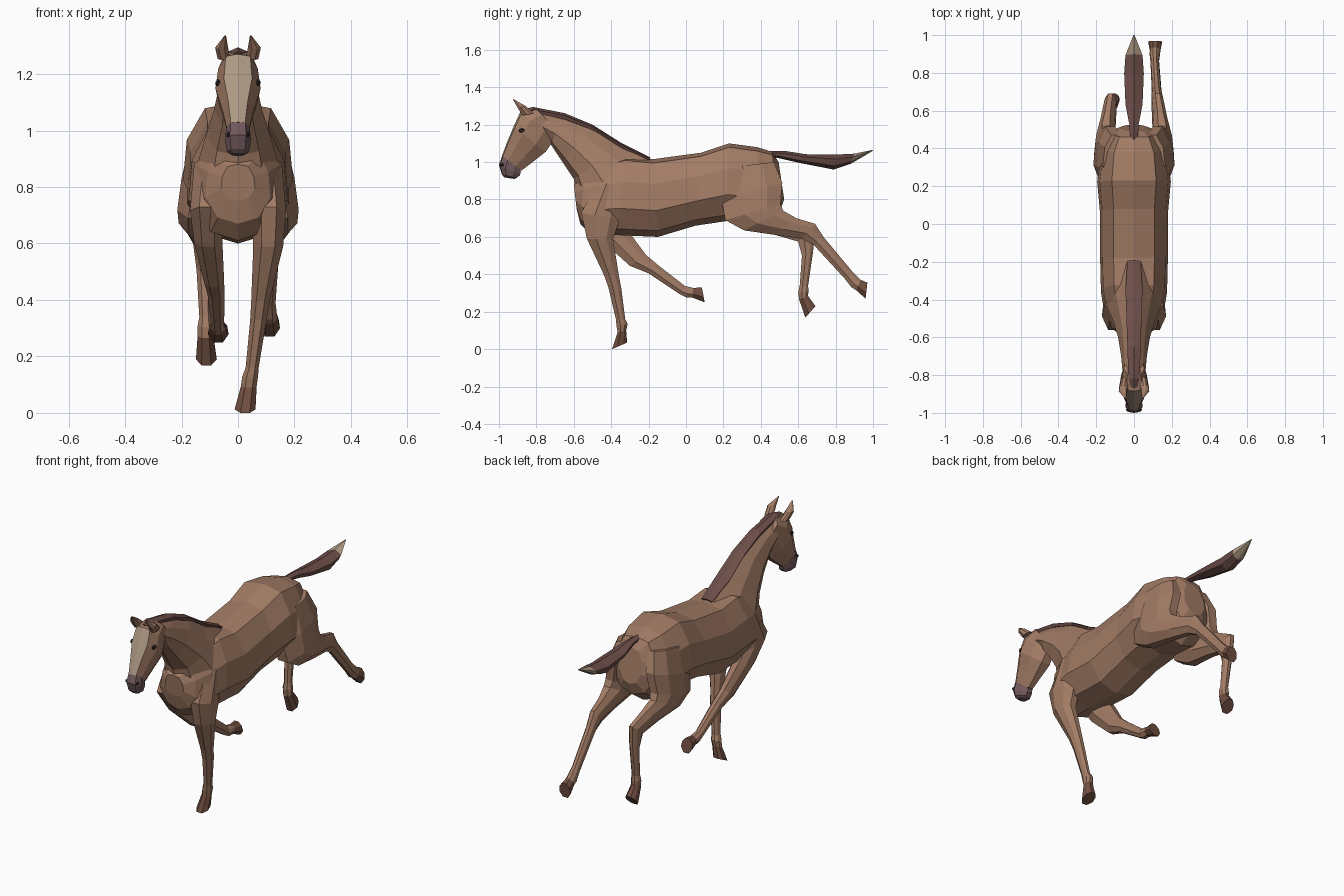
import bpy, bmesh
from mathutils import Vector


def mat(name, r, g, b):
    m = bpy.data.materials.new(name)
    m.diffuse_color = (r, g, b, 1)
    return m


COAT = mat("coat", .36, .20, .13)
HAIR = mat("hair", .15, .075, .065)
PALE = mat("pale", .42, .32, .23)
NOSE = mat("nose", .17, .10, .11)
HOOF = mat("hoof", .16, .075, .05)
DARK = mat("dark", .03, .02, .02)

# Half cross-sections: (fraction from front/top edge to back/bottom edge, width factor)
BARREL = [(0, 0), (.05, .6), (.32, .93), (.66, 1), (.92, .62), (1, 0)]
NECK = [(0, .25), (.25, .75), (.6, 1), (.9, .65), (1, 0)]
FACE = [(0, 0), (.04, .62), (.3, 1), (.7, .85), (1, .35)]
LIMB = [(0, .45), (.35, 1), (.75, .85), (1, .35)]
HAIRS = [(0, 0), (.3, 1), (.75, .8), (1, 0)]


def loft(name, sections, profile, material, extra=None, paint=None):
    """Skin rings; each section is (x, y1, z1, y2, z2, half_width)."""
    bm = bmesh.new()
    rings = []
    for x, y1, z1, y2, z2, w in sections:
        a, b = Vector((x, y1, z1)), Vector((x, y2, z2))
        right = [a.lerp(b, t) + Vector((w * k, 0, 0)) for t, k in profile]
        left = [a.lerp(b, t) - Vector((w * k, 0, 0)) for t, k in reversed(profile) if k > 0]
        rings.append([bm.verts.new(p) for p in right + left])
    n = len(rings[0])
    for s, (r0, r1) in enumerate(zip(rings, rings[1:])):
        for i in range(n):
            j = (i + 1) % n
            f = bm.faces.new((r0[i], r0[j], r1[j], r1[i]))
            if paint and paint(s, i, n):
                f.material_index = 1
    bm.faces.new(rings[0])
    end = bm.faces.new(rings[-1])
    if paint and paint(len(sections), -1, n):
        end.material_index = 1
    bmesh.ops.recalc_face_normals(bm, faces=bm.faces)
    me = bpy.data.meshes.new(name)
    bm.to_mesh(me)
    bm.free()
    me.materials.append(material)
    if extra:
        me.materials.append(extra)
    ob = bpy.data.objects.new(name, me)
    bpy.context.collection.objects.link(ob)
    return ob


def mid(rows):
    return [(0, *r) for r in rows]


# Barrel of the body, rump to chest
loft("body", mid([
    (.495, 1.00, .525, .80, .07), (.46, 1.055, .50, .73, .13),
    (.38, 1.08, .40, .66, .175), (.23, 1.10, .22, .685, .195),
    (.08, 1.05, .05, .66, .18), (-.18, 1.015, -.15, .60, .18),
    (-.32, 1.03, -.38, .61, .175), (-.43, 1.00, -.51, .61, .155),
    (-.54, .94, -.565, .67, .115), (-.60, .88, -.585, .75, .06)]), BARREL, COAT)

# Neck
loft("neck", mid([
    (-.20, 1.01, -.57, .76, .15), (-.35, 1.085, -.60, .91, .115),
    (-.50, 1.185, -.66, 1.00, .085), (-.67, 1.245, -.72, 1.09, .068),
    (-.82, 1.275, -.73, 1.13, .062)]), NECK, COAT)

# Mane strip along the crest
loft("mane", mid([
    (-.19, 1.025, -.20, 1.00, .035), (-.35, 1.105, -.34, 1.065, .045),
    (-.50, 1.20, -.48, 1.155, .04), (-.65, 1.262, -.64, 1.215, .035),
    (-.82, 1.295, -.80, 1.25, .03), (-.87, 1.28, -.85, 1.25, .018)]), HAIRS, HAIR)

# Head with pale blaze down the front
loft("head", mid([
    (-.80, 1.285, -.70, 1.18, .055), (-.885, 1.27, -.72, 1.10, .07),
    (-.922, 1.19, -.75, 1.055, .08), (-.955, 1.11, -.82, 1.00, .056),
    (-.985, 1.03, -.88, .955, .04)]), FACE, COAT, PALE,
    lambda s, i, n: s > 0 and i in (0, n - 1))
loft("muzzle", mid([
    (-.982, 1.035, -.882, .955, .041), (-1.0, .985, -.888, .93, .046),
    (-.985, .935, -.905, .915, .04), (-.972, .918, -.92, .91, .025)]), FACE, NOSE)

# Tail with pale tip
loft("tail", mid([
    (.44, 1.06, .45, 1.03, .02), (.54, 1.058, .50, 1.02, .025),
    (.64, 1.042, .61, .995, .045), (.80, 1.04, .79, .96, .052),
    (.90, 1.045, .88, .99, .045), (1.0, 1.066, .998, 1.06, .003)]),
    HAIRS, HAIR, PALE, lambda s, i, n: s >= 4)

# Ears, eyes and nostrils on both sides
for side, s in (("left", -1), ("right", 1)):
    loft("ear_" + side, [
        (s * .05, -.875, 1.25, -.81, 1.26, .022), (s * .058, -.90, 1.29, -.858, 1.30, .023),
        (s * .045, -.926, 1.336, -.921, 1.336, .003)], LIMB, COAT)
    for part, x, y, z, r in (("eye", .07, -.877, 1.168, .017), ("nostril", .034, -.982, .985, .012)):
        bpy.ops.mesh.primitive_ico_sphere_add(subdivisions=1, radius=r, location=(s * x, y, z))
        ob = bpy.context.object
        ob.name = f"{part}_{side}"
        ob.scale = (.7, 1.1, .8)
        ob.data.materials.append(DARK)


def leg(name, s, upper, lower):
    """Shared upper part plus posed lower part; the last two rings form the hoof."""
    rows = [(s * x, *rest) for x, *rest in upper + lower]
    loft(name, rows[:-1], LIMB, COAT)
    loft(name + "_hoof", rows[-2:], LIMB, HOOF)


SHOULDER = [(.095, -.47, .90, -.34, .86, .06), (.11, -.56, .73, -.355, .69, .06)]
THIGH = [(.095, .22, .97, .47, 1.0, .07), (.125, .19, .80, .515, .89, .075),
         (.145, .21, .69, .505, .775, .07), (.15, .31, .635, .52, .74, .06),
         (.14, .48, .61, .59, .70, .043)]

# Front right: straight, bearing weight
leg("front_leg_right", 1, SHOULDER, [
    (.107, -.53, .59, -.39, .59, .053), (.08, -.44, .40, -.36, .40, .033),
    (.072, -.415, .33, -.345, .32, .029), (.05, -.375, .16, -.325, .16, .023),
    (.043, -.372, .125, -.312, .135, .028), (.038, -.365, .09, -.32, .10, .028),
    (.025, -.395, 0, -.315, .035, .037)])

# Front left: folded backwards
leg("front_leg_left", -1, SHOULDER, [
    (.105, -.46, .59, -.30, .62, .05), (.085, -.30, .445, -.215, .505, .036),
    (.078, -.20, .405, -.15, .45, .03), (.072, -.03, .292, -.005, .337, .023),
    (.07, .0, .277, .015, .333, .027), (.07, .035, .275, .04, .327, .027),
    (.07, .10, .25, .085, .33, .037)])

# Hind right: stretched out behind
leg("hind_leg_right", 1, THIGH, [
    (.125, .62, .59, .69, .67, .033), (.12, .685, .555, .735, .60, .026),
    (.11, .85, .375, .885, .42, .023), (.11, .885, .33, .925, .38, .028),
    (.112, .91, .315, .935, .37, .028), (.112, .96, .27, .97, .355, .037)])

# Hind left: hanging down from the hock
leg("hind_leg_left", -1, THIGH, [
    (.125, .60, .575, .69, .645, .034), (.12, .62, .50, .68, .525, .027),
    (.115, .608, .34, .653, .34, .022), (.115, .60, .305, .655, .31, .028),
    (.115, .605, .265, .652, .285, .028), (.112, .638, .168, .692, .23, .037)])
